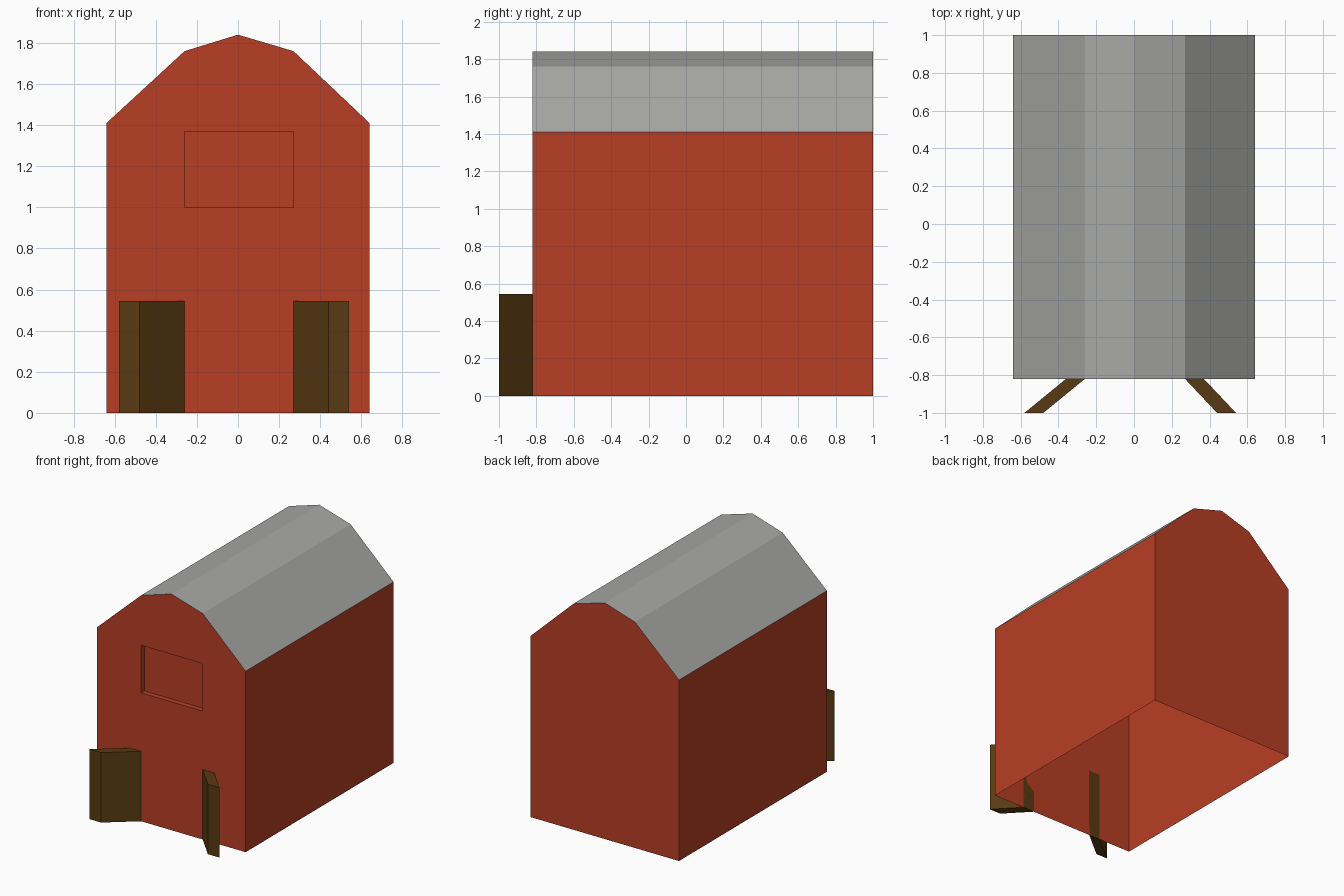
import bpy
import bmesh
from mathutils import Vector

cube = bpy.data.objects.get("Cube")
if cube:
    bpy.data.objects.remove(cube, do_unlink=True)


def linear(c):
    c /= 255
    return c / 12.92 if c <= 0.04045 else ((c + 0.055) / 1.055) ** 2.4


def material(name, rgb):
    mat = bpy.data.materials.new(name)
    mat.use_nodes = True
    color = (*[linear(c) for c in rgb], 1)
    mat.diffuse_color = color
    bsdf = next(n for n in mat.node_tree.nodes if n.type == "BSDF_PRINCIPLED")
    bsdf.inputs["Base Color"].default_value = color
    return mat


red = material("barn red", (184, 62, 37))
grey = material("roof grey", (168, 168, 166))
brown = material("dark wood", (89, 58, 18))


def prism(points, offset):
    """Closed solid made by extruding a flat outline along offset."""
    bm = bmesh.new()
    face = bm.faces.new([bm.verts.new(p) for p in points])
    geom = bmesh.ops.extrude_face_region(bm, geom=[face], use_keep_orig=True)["geom"]
    verts = [g for g in geom if isinstance(g, bmesh.types.BMVert)]
    bmesh.ops.translate(bm, verts=verts, vec=Vector(offset))
    bmesh.ops.recalc_face_normals(bm, faces=bm.faces)
    bm.normal_update()
    return bm


def finish(bm, name, mat):
    mesh = bpy.data.meshes.new(name)
    bm.to_mesh(mesh)
    bm.free()
    mesh.materials.append(mat)
    obj = bpy.data.objects.new(name, mesh)
    bpy.context.collection.objects.link(obj)


def drop(bm, rule):
    faces = [f for f in bm.faces if rule(f)]
    bmesh.ops.delete(bm, geom=faces, context="FACES")


# Gambrel outline shared by walls and roof
FRONT, BACK = -0.82, 1.0
LEFT, RIGHT = -0.26, 0.27
outline = [(-0.64, 0), (0.64, 0), (0.64, 1.41), (RIGHT, 1.76),
           (0, 1.84), (LEFT, 1.76), (-0.64, 1.41)]
profile = [(x, FRONT, z) for x, z in outline]
depth = (0, BACK - FRONT, 0)

# Roof sheet
bm = prism(profile, depth)
drop(bm, lambda f: f.normal.z < 0.1)
finish(bm, "roof", grey)

# Walls, open underneath, with a shallow loft window in the front gable
bm = prism(profile, depth)
drop(bm, lambda f: abs(f.normal.z) > 0.1)
SILL, HEAD = 1.0, 1.37
for co, no in (((LEFT, 0, 0), (1, 0, 0)), ((RIGHT, 0, 0), (1, 0, 0)),
               ((0, 0, SILL), (0, 0, 1)), ((0, 0, HEAD), (0, 0, 1))):
    front = [f for f in bm.faces if f.normal.y < -0.9]
    geom = front + list({e for f in front for e in f.edges}) + list({v for f in front for v in f.verts})
    bmesh.ops.bisect_plane(bm, geom=geom, plane_co=co, plane_no=no, dist=0.0001)
    bm.normal_update()
window = []
for f in bm.faces:
    c = f.calc_center_median()
    if f.normal.y < -0.9 and LEFT < c.x < RIGHT and SILL < c.z < HEAD:
        window.append(f)
bmesh.ops.inset_individual(bm, faces=window, thickness=0, depth=-0.04)
finish(bm, "walls", red)

# Open doors, swung outwards
for name, hinge, tip, side in (("right_door", LEFT, -0.48, -1),
                               ("left_door", RIGHT, 0.44, 1)):
    thick = 0.1 * side
    base = [(hinge, FRONT, 0), (tip, -1, 0), (tip + thick, -1, 0), (hinge + thick, FRONT, 0)]
    finish(prism(base, (0, 0, 0.545)), name, brown)
